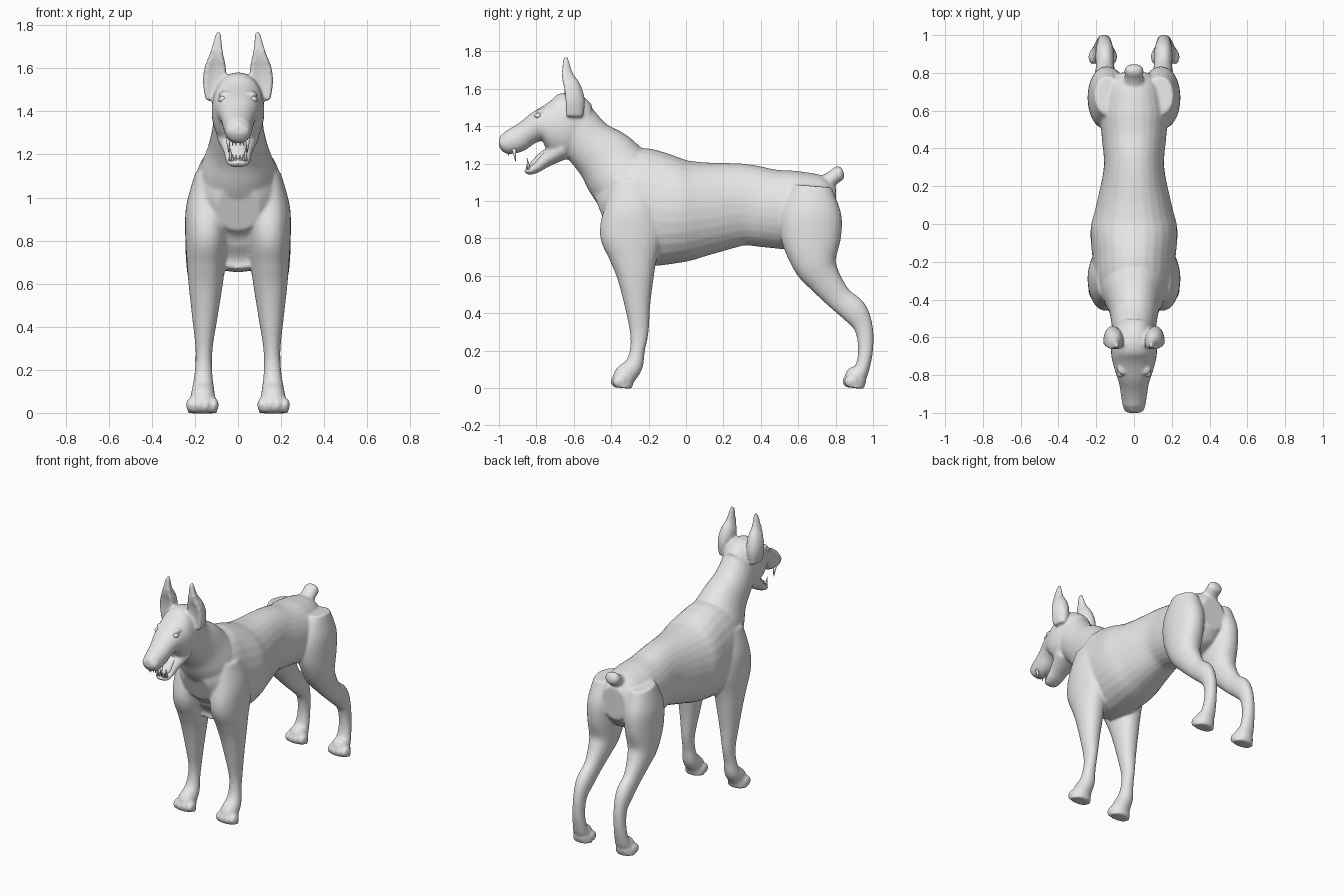
import bpy
import bmesh
import math
from mathutils import Matrix, Vector

cube = bpy.data.objects.get("Cube")
if cube:
    bpy.data.objects.remove(cube, do_unlink=True)

grey = bpy.data.materials.new("plain grey")
grey.use_nodes = True
grey.diffuse_color = (0.8, 0.8, 0.8, 1)
grey.node_tree.nodes["Principled BSDF"].inputs["Base Color"].default_value = grey.diffuse_color


def catmull(a, b, c, d, t):
    """Smooth in-between value of two neighbouring stations."""
    return [q + t * (r - p + t * (2 * p - 5 * q + 4 * r - s + t * (3 * q - p - 3 * r + s))) / 2
            for p, q, r, s in zip(a, b, c, d)]


def refine(stations, steps=5):
    last = len(stations) - 1
    fine = []
    for i in range(last):
        around = [stations[min(max(i + k, 0), last)] for k in (-1, 0, 1, 2)]
        fine += [catmull(*around, step / steps) for step in range(steps)]
    return fine + [stations[last]]


def loft(bm, stations, side=1, stance=0, slant=0, hollow=0, segments=28):
    """Closed skin of oval sections set square to a path in the side plane.
    A station is (y, z, half depth, half width); the path lies at
    x = stance + slant * z, and hollow dishes the front of each section."""
    path = refine(stations)
    rings = []
    for i, (y, z, depth, width) in enumerate(path):
        before, after = path[max(i - 1, 0)], path[min(i + 1, len(path) - 1)]
        front = Vector((0, before[1] - after[1], after[0] - before[0])).normalized()
        ring = []
        for k in range(segments):
            angle = math.tau * k / segments
            along = math.cos(angle) - hollow * max(math.cos(angle), 0) ** 2
            across = math.copysign(abs(math.sin(angle)) ** 0.9, math.sin(angle))
            x = side * (stance + slant * z + width * across)
            ring.append(bm.verts.new(Vector((x, y, z)) + front * depth * along))
        rings.append(ring)
    faces = [bm.faces.new(rings[0]), bm.faces.new(rings[-1])]
    for low, high in zip(rings, rings[1:]):
        for k in range(segments):
            n = (k + 1) % segments
            faces.append(bm.faces.new((low[k], low[n], high[n], high[k])))
    bmesh.ops.recalc_face_normals(bm, faces=faces)


def blob(bm, centre, radii):
    matrix = Matrix.Translation(centre) @ Matrix.Diagonal((*radii, 1))
    bmesh.ops.create_uvsphere(bm, u_segments=20, v_segments=12, radius=1, matrix=matrix)


def tooth(bm, root, tip, radius):
    root, tip = Vector(root), Vector(tip)
    axis = tip - root
    turn = axis.to_track_quat("Z", "Y").to_matrix().to_4x4()
    bmesh.ops.create_cone(bm, cap_ends=True, segments=10, radius1=radius, radius2=radius / 6,
                          depth=axis.length,
                          matrix=Matrix.Translation((root + tip) / 2) @ turn)


def finish(name, bm):
    mesh = bpy.data.meshes.new(name)
    bm.to_mesh(mesh)
    bm.free()
    mesh.materials.append(grey)
    obj = bpy.data.objects.new(name, mesh)
    bpy.context.collection.objects.link(obj)
    mesh.shade_smooth()
    return obj


body = bmesh.new()

# Trunk, from the rump to the breast
loft(body, [
    (.8, .96, .11, .09),
    (.73, .96, .18, .15),
    (.6, .95, .21, .18),
    (.45, .96, .21, .17),
    (.3, .98, .22, .16),
    (.1, .96, .25, .2),
    (-.03, .95, .28, .23),
    (-.18, .96, .31, .22),
    (-.3, .98, .3, .21),
    (-.4, .97, .2, .17),
    (-.46, .95, .11, .1),
])

# Neck rising out of the shoulders
loft(body, [
    (-.2, .98, .2, .2),
    (-.33, 1.11, .19, .18),
    (-.42, 1.22, .17, .14),
    (-.52, 1.31, .14, .12),
    (-.62, 1.42, .14, .11),
])

# Docked tail
loft(body, [
    (.7, 1.07, .05, .06),
    (.78, 1.12, .04, .05),
    (.82, 1.15, .04, .05),
    (.84, 1.16, .02, .03),
])

# Skull and muzzle
loft(body, [
    (-.54, 1.38, .14, .1),
    (-.62, 1.4, .18, .12),
    (-.7, 1.4, .16, .12),
    (-.78, 1.4, .09, .1),
    (-.84, 1.37, .07, .08),
    (-.9, 1.33, .07, .07),
    (-.96, 1.31, .06, .06),
    (-.99, 1.31, .03, .05),
    (-1, 1.31, .02, .03),
])
blob(body, (0, -.97, 1.33), (.04, .03, .03))

# Open lower jaw
loft(body, [
    (-.66, 1.28, .06, .1),
    (-.75, 1.22, .04, .07),
    (-.8, 1.18, .03, .06),
    (-.84, 1.16, .02, .05),
    (-.86, 1.17, .01, .03),
])

front_leg = [
    (-.3, 1.12, .1, .06),
    (-.29, .96, .15, .1),
    (-.29, .82, .17, .1),
    (-.28, .7, .13, .09),
    (-.27, .6, .1, .08),
    (-.26, .45, .07, .06),
    (-.25, .3, .05, .04),
    (-.26, .2, .04, .04),
    (-.28, .12, .05, .05),
    (-.33, .06, .06, .06),
    (-.34, 0, .05, .07),
]
hind_leg = [
    (.68, 1.08, .1, .07),
    (.67, .94, .16, .1),
    (.67, .8, .16, .1),
    (.69, .67, .12, .09),
    (.74, .58, .09, .07),
    (.82, .48, .07, .05),
    (.9, .41, .07, .05),
    (.95, .32, .05, .04),
    (.96, .2, .04, .04),
    (.94, .1, .04, .05),
    (.91, .06, .06, .06),
    (.9, 0, .05, .07),
]
ear = [
    (-.62, 1.45, .07, .03),
    (-.62, 1.53, .08, .05),
    (-.63, 1.6, .07, .05),
    (-.65, 1.67, .05, .03),
    (-.65, 1.77, .02, .01),
]

# Paired parts: legs, toes, cropped ears and brows
for side in (1, -1):
    for leg in (front_leg, hind_leg):
        loft(body, leg, side, stance=.165, slant=-.025)
    loft(body, ear, side, stance=.25, slant=-.09, hollow=.8)
    blob(body, (side * .06, -.77, 1.48), (.03, .03, .015))
    for paw_y in (-.37, .87):
        for toe in (-1.5, -.5, .5, 1.5):
            x, set_back = .165 + toe * .036, .01 * abs(toe)
            blob(body, (side * x, paw_y + set_back, .036), (.022, .04, .035))

# Fuse the parts into one soft skin
dog = finish("dog_body", body)
fuse = dog.modifiers.new("fuse", "REMESH")
fuse.mode = "VOXEL"
fuse.voxel_size = 0.008
fuse.use_smooth_shade = True
soften = dog.modifiers.new("soften", "SMOOTH")
soften.factor = 0.5
soften.iterations = 9
bpy.context.view_layer.objects.active = dog
for modifier in ("fuse", "soften"):
    bpy.ops.object.modifier_apply(modifier=modifier)
dog.data.shade_smooth()

# Eyes
eyes = bmesh.new()
for side in (1, -1):
    blob(eyes, (side * .07, -.79, 1.455), (.02, .02, .016))
finish("eyes", eyes)

# Tongue lying in the jaw
tongue = bmesh.new()
loft(tongue, [
    (-.7, 1.28, .02, .05),
    (-.76, 1.25, .02, .04),
    (-.81, 1.2, .02, .04),
    (-.84, 1.18, .01, .02),
])
finish("tongue", tongue)

# Fangs and small front teeth
teeth = bmesh.new()
for side in (1, -1):
    tooth(teeth, (side * .046, -.92, 1.28), (side * .043, -.91, 1.21), .012)
    tooth(teeth, (side * .034, -.84, 1.17), (side * .036, -.85, 1.23), .01)
    for x in (.01, .025):
        tooth(teeth, (side * x, -.95, 1.28), (side * x, -.95, 1.24), .008)
        tooth(teeth, (side * x, -.85, 1.17), (side * x, -.85, 1.2), .007)
finish("teeth", teeth)
